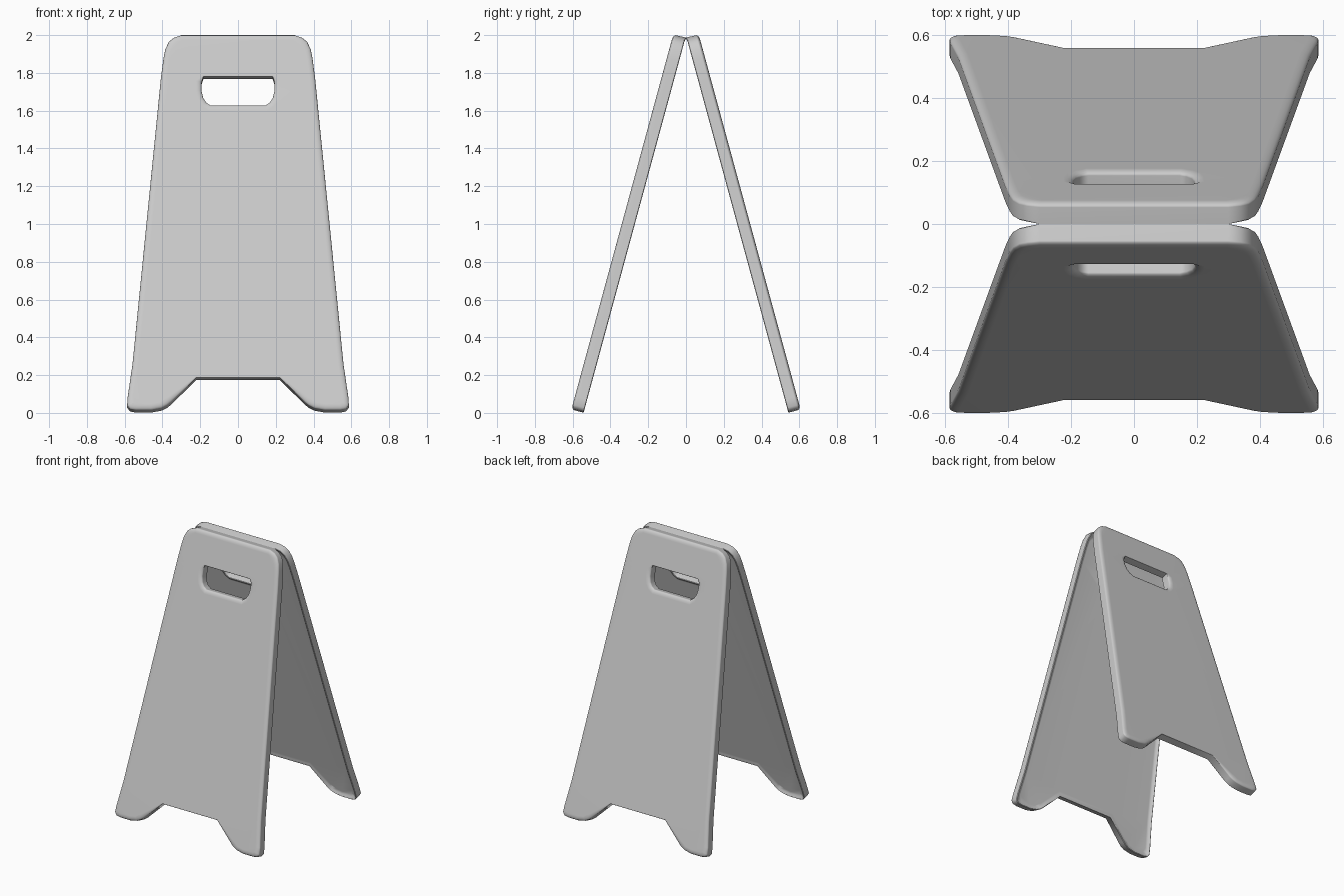
import bpy, bmesh, math
from mathutils import Vector

if "Cube" in bpy.data.objects:
    bpy.data.objects.remove(bpy.data.objects["Cube"])

TILT = math.radians(15.2)
TOP = 1.985                             # height of the hinge line
LIP, BACK, FACE = 0.003, 0.019, 0.07    # depths of inner rim, inner face, outer face
SOFT, DROP = 0.03, 0.015                # width and depth of the soft outer edge


def place(x, z, d):
    # point on the leaning plane through the hinge, pushed outward by depth d
    return Vector((x, -(TOP - z) * math.tan(TILT) - d * math.cos(TILT),
                   z + d * math.sin(TILT)))


def inset(pts, widths):
    # move each corner to the left of the travel direction (into the material)
    out = []
    for i, p in enumerate(pts):
        a = (p - pts[i - 1]).normalized()
        b = (pts[(i + 1) % len(pts)] - p).normalized()
        na, nb = Vector((-a.y, a.x)), Vector((-b.y, b.x))
        out.append(p + (na + nb) / (1 + na.dot(nb)) * widths[i])
    return out


def mirrored(half):
    return [Vector(p) for p in half] + [Vector((-x, z)) for x, z in reversed(half)]


# outline of the board (counter-clockwise) and of the hand hole (clockwise);
# the first and last points of each bound the undercut edge, which stays crisp
outline = mirrored([(.222, .168), (.355, .041), (.375, .025), (.405, .010), (.46, 0),
                    (.54, 0), (.572, .006), (.587, .026), (.584, .07), (.559, .24),
                    (.409, 1.75), (.395, 1.86), (.385, 1.91), (.366, 1.95),
                    (.34, 1.971), (.30, TOP)])
hole = mirrored([(.183, 1.763), (.193, 1.735), (.193, 1.69), (.184, 1.652),
                 (.168, 1.628), (.145, 1.613)])

bm = bmesh.new()
inner_edges, outer_edges = [], []
for n, loop in enumerate((outline, hole)):
    count = len(loop)
    soft = [.2 if i in (0, count - 1) else 1 for i in range(count)]
    area = sum(p.cross(loop[(i + 1) % count]) for i, p in enumerate(loop))
    if n == 1 and area > 0:
        loop, soft = loop[::-1], soft[::-1]

    # rim section: hollow inner face, inner lip, then the soft outer edge
    lip = [BACK + (LIP - BACK) * s for s in soft]
    section = [([BACK] * count, [.032] * count),
               ([(BACK * .6 + d * .4) for d in lip], [.018] * count),
               (lip, [.004] * count),
               ([d + .003 for d in lip], [0] * count)]
    for k in range(5):
        t = k / 4 * math.pi / 2
        section.append(([FACE - DROP * s * (1 - math.sin(t)) for s in soft],
                        [SOFT * s * (1 - math.cos(t)) for s in soft]))
    rings = []
    for depths, widths in section:
        rings.append([bm.verts.new(place(p.x, p.y, d))
                      for p, d in zip(inset(loop, widths), depths)])

    # the straight top edge reaches in to the hinge line
    if n == 0:
        for i in (count // 2 - 1, count // 2):
            for ring in rings[2:4]:
                ring[i].co.y = 0

    for r0, r1 in zip(rings, rings[1:]):
        for i in range(count):
            j = (i + 1) % count
            bm.faces.new((r0[i], r0[j], r1[j], r1[i]))
    for ring, store in ((rings[0], inner_edges), (rings[-1], outer_edges)):
        store += [bm.edges.get((ring[i], ring[(i + 1) % count])) for i in range(count)]

# inner and outer faces, filled around the hole
for edges in (inner_edges, outer_edges):
    bmesh.ops.triangle_fill(bm, edges=edges, use_beauty=True, use_dissolve=False)
bmesh.ops.recalc_face_normals(bm, faces=bm.faces[:])
mesh = bpy.data.meshes.new("sign_board")
bm.to_mesh(mesh)
bm.free()

# the two boards lean against each other
for name, turn in (("front_board", 0), ("back_board", math.pi)):
    ob = bpy.data.objects.new(name, mesh.copy())
    bpy.context.collection.objects.link(ob)
    ob.rotation_euler.z = turn
    bpy.ops.object.select_all(action='DESELECT')
    ob.select_set(True)
    bpy.context.view_layer.objects.active = ob
    bpy.ops.object.shade_smooth_by_angle(angle=math.radians(50))
    wn = ob.modifiers.new("even_shading", 'WEIGHTED_NORMAL')
    wn.keep_sharp = True
